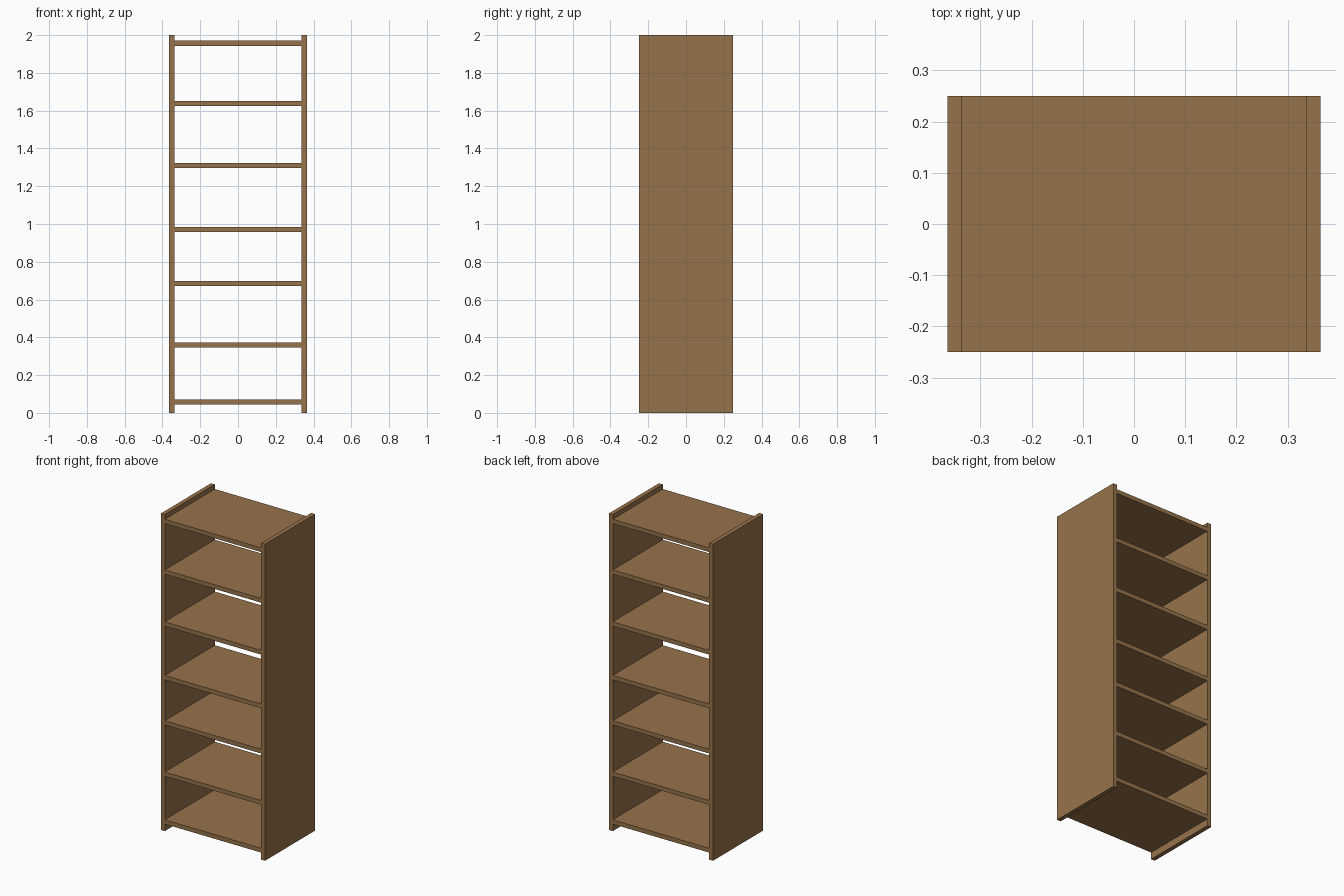
import bpy

if "Cube" in bpy.data.objects:
    bpy.data.objects.remove(bpy.data.objects["Cube"])

DEPTH = 0.50
HEIGHT = 2.0
HALF_WIDTH = 0.364
BOARD = 0.027

wood = bpy.data.materials.new("brown_wood")
wood.diffuse_color = (0.305, 0.171, 0.069, 1.0)
wood.use_nodes = True
wood.node_tree.nodes["Principled BSDF"].inputs["Base Color"].default_value = wood.diffuse_color


def board(name, size, location):
    """Flat-faced rectangular board with its size baked into the mesh."""
    bpy.ops.mesh.primitive_cube_add(size=1, location=location)
    obj = bpy.context.object
    obj.name = name
    for v in obj.data.vertices:
        for i in range(3):
            v.co[i] *= size[i]
    obj.data.materials.append(wood)
    return obj


# Upright side panels
for label, side in (("left", -1), ("right", 1)):
    board(label + "_side_panel", (BOARD, DEPTH, HEIGHT),
          (side * (HALF_WIDTH - BOARD / 2), 0, HEIGHT / 2))

# Shelves between the panels, open at front and back
shelf_width = 2 * (HALF_WIDTH - BOARD)
for i, z in enumerate((0.058, 0.360, 0.684, 0.970, 1.309, 1.637, 1.957)):
    board(f"shelf_{i + 1}", (shelf_width, DEPTH, BOARD), (0, 0, z))
